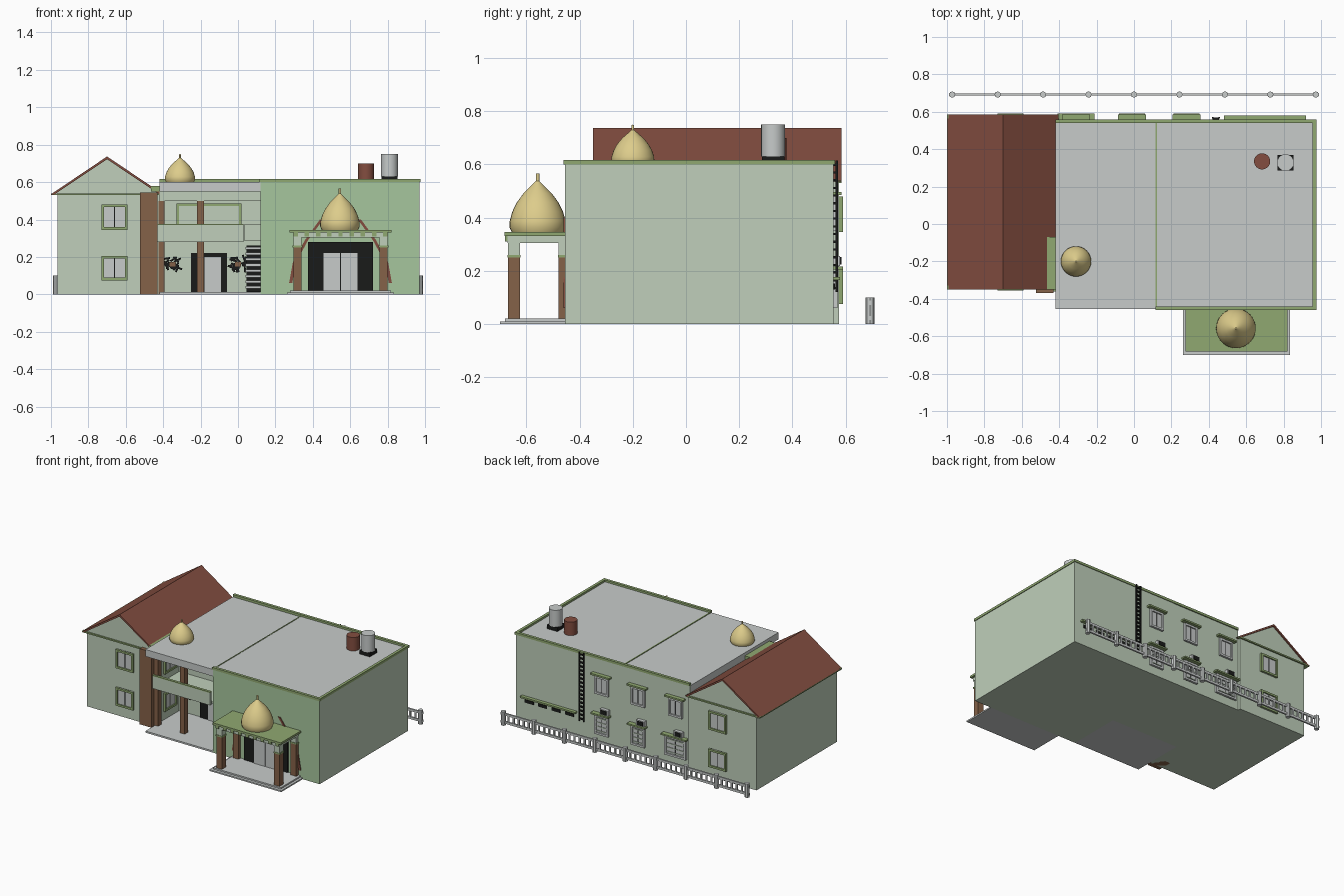
import bpy
import bmesh
import math
import random
from mathutils import Matrix, Vector

default_cube = bpy.data.objects.get("Cube")
if default_cube:
    bpy.data.objects.remove(default_cube, do_unlink=True)

random.seed(4)


def make_material(name, red, green, blue):
    linear = [(c / 255) ** 2.2 for c in (red, green, blue)] + [1]
    material = bpy.data.materials.new(name)
    material.use_nodes = True
    material.diffuse_color = linear
    shader = material.node_tree.nodes["Principled BSDF"]
    shader.inputs["Base Color"].default_value = linear
    return material


PALE = make_material("pale green wall", 190, 206, 185)
GREEN = make_material("green front wall", 165, 197, 156)
TRIM = make_material("olive trim", 143, 167, 113)
GREY = make_material("light grey", 198, 202, 201)
ROOF = make_material("red brown tile", 130, 79, 66)
BRICK = make_material("brown stone", 132, 98, 74)
GOLD = make_material("gold", 220, 203, 138)
BLACK = make_material("black", 32, 33, 32)


def add_object(name, bm, *materials):
    bmesh.ops.recalc_face_normals(bm, faces=bm.faces)
    mesh = bpy.data.meshes.new(name)
    bm.to_mesh(mesh)
    bm.free()
    for material in materials:
        mesh.materials.append(material)
    obj = bpy.data.objects.new(name, mesh)
    bpy.context.collection.objects.link(obj)
    return obj


def box(name, material, xs, ys, zs):
    bm = bmesh.new()
    low, high = Vector((xs[0], ys[0], zs[0])), Vector((xs[1], ys[1], zs[1]))
    placing = Matrix.Translation((low + high) / 2) @ Matrix.Diagonal((high - low).to_4d())
    bmesh.ops.create_cube(bm, size=1, matrix=placing)
    return add_object(name, bm, material)


def around(centre, half):
    return centre - half, centre + half


def prism(name, material, outline, ys):
    """Extrude an outline in x and z along y."""
    bm = bmesh.new()
    face = bm.faces.new([bm.verts.new((x, ys[0], z)) for x, z in outline])
    moved = bmesh.ops.extrude_face_region(bm, geom=[face])["geom"]
    verts = [v for v in moved if isinstance(v, bmesh.types.BMVert)]
    bmesh.ops.translate(bm, verts=verts, vec=(0, ys[1] - ys[0], 0))
    return add_object(name, bm, material)


def lathe(name, material, centre, profile, segments=32):
    bm = bmesh.new()
    verts = [bm.verts.new((r, 0, z)) for r, z in profile]
    edges = [bm.edges.new(pair) for pair in zip(verts, verts[1:])]
    bmesh.ops.spin(bm, geom=verts + edges, cent=(0, 0, 0), axis=(0, 0, 1),
                   angle=math.tau, steps=segments, use_duplicate=False)
    bmesh.ops.remove_doubles(bm, verts=bm.verts, dist=0.0005)
    bmesh.ops.translate(bm, verts=bm.verts, vec=centre)
    obj = add_object(name, bm, material)
    bpy.context.view_layer.objects.active = obj
    obj.select_set(True)
    bpy.ops.object.shade_smooth_by_angle()
    obj.select_set(False)
    return obj


def window(name, centre, wall, out, zs, half=.07, turned=False, frame=TRIM):
    """Framed two-leaf window; out is the way it faces, turned puts it on an x wall."""
    bar = .014

    def part(label, material, us, depth, heights):
        ds = sorted((wall - out * .01, wall + out * depth))
        box(name + label, material, *((ds, us) if turned else (us, ds)), heights)

    for side in (-1, 1):
        part("_jamb", frame, around(centre + side * (half - bar / 2), bar / 2), .015, zs)
        part("_leaf", GREY, around(centre + side * half / 2, half / 2 - .003), .006, zs)
    part("_gap", BLACK, around(centre, half - bar), .003, zs)
    for z in (zs[0], zs[1] - bar):
        part("_rail", frame, around(centre, half), .015, (z, z + bar))


# Main block with a brighter front face
FRONT, BACK, TOP = -.455, .555, .6
LEFT, SPLIT, RIGHT = -.42, .12, .97
main = box("right_wing", PALE, (SPLIT, RIGHT), (FRONT, BACK), (0, TOP))
main.data.materials.append(GREEN)
for face in main.data.polygons:
    face.material_index = int(face.normal.y < -.5)
box("right_roof", GREY, (SPLIT, RIGHT), (FRONT, BACK), (TOP, TOP + .003))
box("front_parapet", TRIM, (SPLIT - .005, RIGHT + .005), around(FRONT + .005, .01), (TOP, .617))
box("back_parapet", TRIM, (LEFT, RIGHT + .005), around(BACK - .005, .01), (TOP, .617))
box("side_parapet", TRIM, around(RIGHT - .005, .01), (FRONT, BACK), (TOP, .617))
box("roof_seam", TRIM, around(SPLIT, .004), (FRONT, BACK), (TOP, TOP + .005))

# Middle block behind an open veranda
PORCH, RAIL = -.07, -.33
box("middle_wing", PALE, (LEFT, SPLIT), (PORCH, BACK), (0, TOP - .002))
box("middle_roof", GREY, (LEFT, SPLIT), (FRONT, BACK - .01), (.55, TOP))
box("veranda_floor", GREY, (LEFT, SPLIT), (FRONT, PORCH), (0, .012))
box("veranda_beam", PALE, (LEFT, SPLIT), around(RAIL, .02), (.5, .55))
box("veranda_column", BRICK, around(-.2, .018), around(RAIL, .018), (0, .5))
box("corner_column", BRICK, around(-.41, .016), around(RAIL, .018), (0, .5))
box("corner_pier", BRICK, (-.525, -.43), (-.37, -.26), (0, .545))
box("corner_ledge", TRIM, (-.465, LEFT), (-.35, PORCH), (.55, .578))

# Balcony
box("balcony_floor", PALE, (LEFT, .03), (RAIL, PORCH), (.28, .295))
box("balcony_rail", PALE, (-.43, .03), (RAIL - .03, RAIL - .015), (.28, .37))
box("balcony_cap", TRIM, (-.43, .03), (RAIL - .032, RAIL - .013), (.37, .377))
box("landing_rail", PALE, (.035, SPLIT), around(-.15, .008), (.285, .375))
window("balcony_window", -.155, PORCH, -1, (.36, .485), .175)
box("balcony_window_fill", PALE, around(-.155, .16), around(PORCH, .009), (.37, .472))

# Veranda door, leafy wall ornaments and stairs
box("veranda_door_frame", BLACK, (-.25, -.06), around(PORCH, .008), (.012, .22))
box("veranda_door", GREY, (-.18, -.09), around(PORCH, .012), (.012, .2))
for x in (-.35, 0):
    bm = bmesh.new()
    for leaf in range(22):
        spin = Matrix.Rotation(random.uniform(0, math.tau), 4, "Y")
        spot = Matrix.Translation((x + random.uniform(-.04, .04), PORCH - .01,
                                   .165 + random.uniform(-.03, .03)))
        bmesh.ops.create_cube(bm, size=1, matrix=spot @ spin @ Matrix.Diagonal((.04, .008, .01, 1)))
    add_object("leaf_ornament", bm, BLACK)
    box("ornament_heart", BRICK, around(x, .015), around(PORCH - .012, .008), around(.16, .012))
box("stair_back", BLACK, (.045, SPLIT), (PORCH - .01, PORCH), (.012, .26))
for step in range(8):
    z = .03 + step * .03
    y = RAIL + .03 + step * .025
    box("stair_tread", GREY, (.04, SPLIT), (y, y + .035), (z, z + .014))
    box("stair_riser", BLACK, (.045, SPLIT), (y + .02, y + .027), (z - .016, z))

# Gabled left wing
ridge = -.7
wing_front, wing_back = -.34, .575
prism("left_wing", PALE, [(-.965, 0), (LEFT, 0), (LEFT, .54), (ridge, .725), (-.965, .545)],
      (wing_front, wing_back))
prism("gable_roof", ROOF, [(-1, .535), (ridge, .737), (-.4, .535), (-.42, .535),
                           (ridge, .722), (-.98, .535)], (-.35, .585))
for y in (wing_front, wing_back):
    box("gable_ledge", TRIM, (-1, -.405), around(y, .01), (.53, .54))
box("eave_soffit", TRIM, (-1, -.96), (wing_front, wing_back), (.53, .537))
for zs in ((.075, .205), (.345, .48)):
    window("wing_front_window", -.66, wing_front, -1, zs)
    window("wing_back_window", -.66, wing_back, 1, zs)
    window("wing_side_window", -.18, LEFT, 1, zs, turned=True)

# Entrance portico
HALL = .548
box("portico_step", GREY, around(HALL, .287), (-.7, FRONT), (0, .01))
box("portico_floor", GREY, around(HALL, .27), (-.68, FRONT), (.01, .02))
box("portico_fascia", PALE, around(HALL, .255), (-.672, FRONT), (.305, .33))
box("portico_roof", TRIM, around(HALL, .272), (-.683, FRONT), (.33, .345))
for i in range(9):
    box("fascia_block", TRIM, around(HALL + (i - 4) * .06, .012), (-.68, -.67), (.31, .33))
for side in (-1, 1):
    x = HALL + side * .23
    for y in (-.647, FRONT - .012):
        deep = .022 if y < -.5 else .012
        box("portico_column", BRICK, around(x, .022), around(y, deep), (.02, .25))
        box("column_band", TRIM, around(x, .026), around(y, deep + .003), (.25, .26))
        box("column_capital", PALE, around(x, .021), around(y, deep), (.26, .31))
    # Hanging garland on the wall
    path = [(.275, .06), (.255, .17), (.19, .29), (.11, .4)]
    outline = path + [(u - .017, z) for u, z in reversed(path)]
    prism("garland", ROOF, [(HALL + side * u, z) for u, z in outline], (FRONT - .006, FRONT))
    box("entrance_leaf", GREY, around(HALL + side * .046, .044), (FRONT - .016, FRONT), (.02, .22))
box("entrance_surround", BLACK, around(HALL, .173), (FRONT - .01, FRONT), (.02, .28))

# Pointed domes with finials
DOME = [(0, 0), (.92, 0), (1, .1), (.99, .22), (.9, .4), (.74, .58), (.5, .76),
        (.24, .9), (.06, 1), (.06, 1.14), (0, 1.15)]
for name, centre, radius, height in (("portico_dome", (.545, -.558, .345), .106, .193),
                                     ("roof_dome", (-.31, -.2, TOP), .081, .13)):
    lathe(name, GOLD, centre, [(r * radius, z * height) for r, z in DOME])

# Roof tanks
lathe("brown_tank", ROOF, (.685, .335, TOP), [(0, 0), (.043, 0), (.043, .1), (0, .1)])
box("tank_stand", BLACK, around(.81, .042), around(.328, .042), (TOP, .63))
lathe("grey_tank", GREY, (.81, .328, .63), [(0, 0), (.045, 0), (.045, .12), (0, .12)])

# Back windows, canopies and cooling units
for x, half in ((.28, .07), (-.01, .07), (-.31, .1)):
    window("upper_window", x, BACK, 1, (.35, .48), .055, frame=GREY)
    box("upper_canopy", TRIM, around(x, .075), (BACK, .585), (.485, .497))
    window("lower_window", x, BACK, 1, (.06, .2), half - .015, frame=GREY)
    for row in range(4):
        box("window_slat", PALE, around(x, half - .02), (BACK, BACK + .01), around(.085 + row * .03, .003))
    box("lower_canopy", TRIM, around(x, half), (BACK, .59), (.205, .216))
    box("cooling_unit", GREY, around(x - .03, .032), (BACK, .58), (.218, .256))
    box("cooling_fan", BLACK, around(x - .03, .022), (.58, .584), (.223, .251))
box("vent_canopy", TRIM, (.48, .92), (BACK, .58), (.165, .177))
for i in range(4):
    box("vent", BLACK, around(.54 + i * .107, .035), (BACK, BACK + .005), (.13, .152))

# Wall ladder
for x in (.42, .455):
    box("ladder_side", BLACK, around(x, .004), (BACK + .008, BACK + .016), (.12, .615))
for i in range(17):
    box("ladder_rung", BLACK, (.42, .455), (BACK, BACK + .014), around(.135 + i * .029, .004))

# Back fence
FENCE, spacing = .692, .243
for z in (.022, .08):
    box("fence_rail", GREY, (-.99, .99), around(FENCE, .006), around(z, .008))
for i in range(9):
    x = -.972 + i * spacing
    lathe("fence_post", GREY, (x, FENCE, 0), [(0, 0), (.017, 0), (.017, .1), (0, .1)], 8)
    if i < 8:
        for k in range(1, 6):
            box("fence_picket", GREY, around(x + k * spacing / 6, .006), around(FENCE, .005), (.02, .08))
